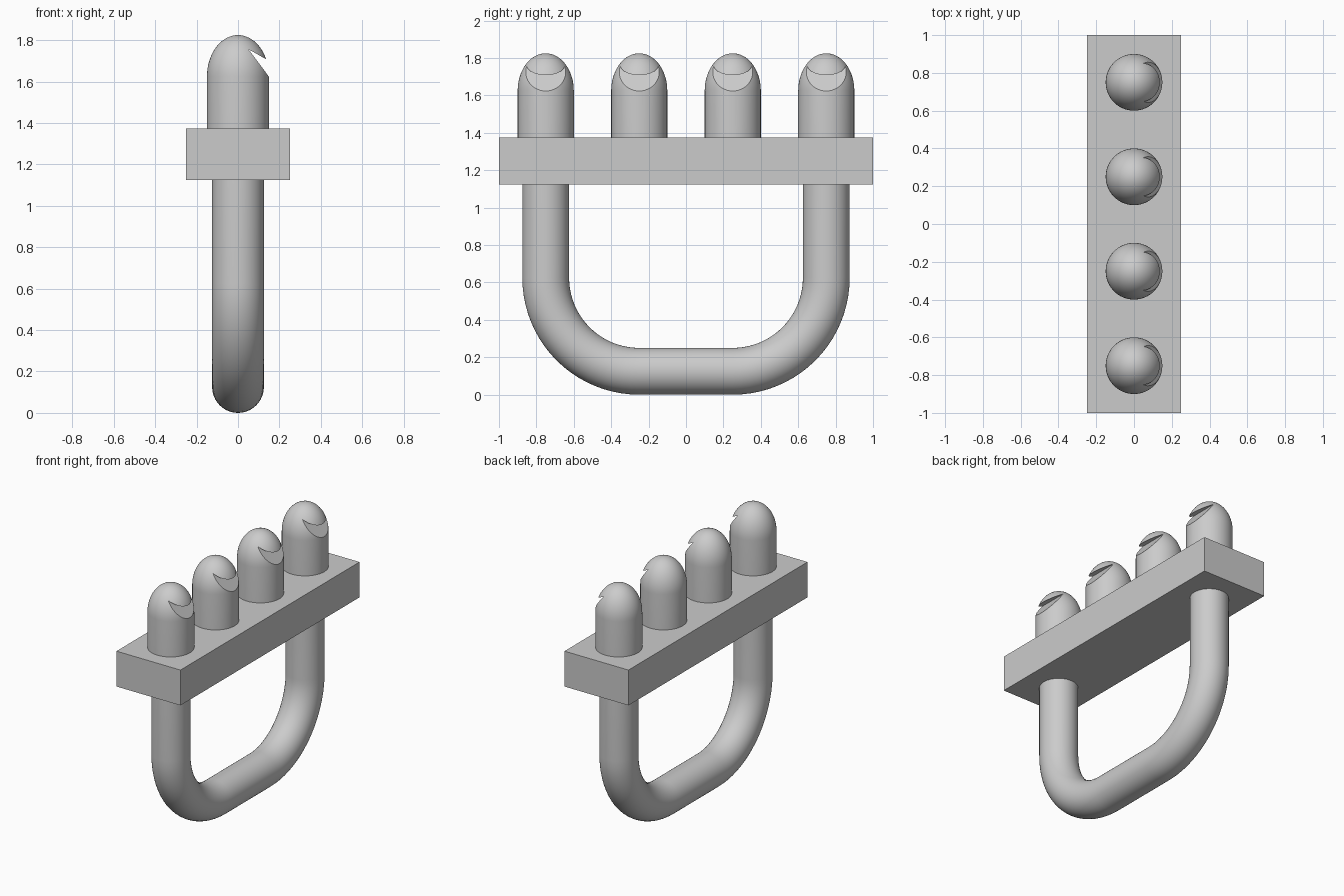
import bpy, bmesh, math
from mathutils import Vector

if "Cube" in bpy.data.objects:
    bpy.data.objects.remove(bpy.data.objects["Cube"])

grey = bpy.data.materials.new("plain grey")
grey.diffuse_color = (0.6, 0.6, 0.6, 1)
grey.use_nodes = True
grey.node_tree.nodes["Principled BSDF"].inputs["Base Color"].default_value = grey.diffuse_color


def make_object(name, bm, smooth=True):
    bmesh.ops.recalc_face_normals(bm, faces=bm.faces[:])
    mesh = bpy.data.meshes.new(name)
    bm.to_mesh(mesh)
    bm.free()
    mesh.materials.append(grey)
    obj = bpy.data.objects.new(name, mesh)
    bpy.context.collection.objects.link(obj)
    if smooth:
        select(obj)
        bpy.ops.object.shade_smooth_by_angle(angle=math.radians(30))
    return obj


def select(obj):
    bpy.ops.object.select_all(action='DESELECT')
    obj.select_set(True)
    bpy.context.view_layer.objects.active = obj


# Crossbar block
bm = bmesh.new()
bmesh.ops.create_cube(bm, size=1)
bmesh.ops.scale(bm, vec=(0.5, 2, 0.25), verts=bm.verts)
bmesh.ops.translate(bm, vec=(0, 0, 1.25), verts=bm.verts)
make_object("crossbar", bm, smooth=False)

# Handle: round tube swept along a U with rounded corners
R, BEND, STEPS, SIDES = 0.125, 0.5, 20, 48
path = [(-0.75, 1.13, 0)]
for i in range(STEPS + 1):
    a = math.pi / 2 * i / STEPS
    path.append((-0.25 - BEND * math.cos(a), 0.625 - BEND * math.sin(a), a))
path += [(-y, z, math.pi - a) for y, z, a in reversed(path)]
bm = bmesh.new()
rings = []
for y, z, a in path:
    out = Vector((0, -math.cos(a), -math.sin(a)))
    ring = []
    for k in range(SIDES):
        t = 2 * math.pi * k / SIDES
        ring.append(bm.verts.new(Vector((R * math.cos(t), y, z)) + out * R * math.sin(t)))
    rings.append(ring)
for lo, hi in zip(rings, rings[1:]):
    for k in range(SIDES):
        n = (k + 1) % SIDES
        bm.faces.new((lo[k], lo[n], hi[n], hi[k]))
bm.faces.new(rings[0])
bm.faces.new(rings[-1])
make_object("handle", bm)

# Wedge that cuts the slanted notch into each peg
bm = bmesh.new()
wedge = [(0.05, 1.757), (0.25, 1.644), (0.25, 1.49)]
face = bm.faces.new([bm.verts.new((x, -0.2, z)) for x, z in wedge])
ext = bmesh.ops.extrude_face_region(bm, geom=[face])
bmesh.ops.translate(bm, vec=(0, 0.4, 0),
                    verts=[v for v in ext["geom"] if isinstance(v, bmesh.types.BMVert)])
cutter = make_object("notch_cutter", bm, smooth=False)
cutter.hide_render = True

# Pegs: cylinders with elongated domes, notched on the +x side
for i, y in enumerate((-0.75, -0.25, 0.25, 0.75)):
    bm = bmesh.new()
    profile = [(0.15, 1.37)]
    for k in range(17):
        a = math.pi / 2 * k / 17
        profile.append((0.15 * math.cos(a), 1.625 + 0.2 * math.sin(a)))
    rings = [[bm.verts.new((r * math.cos(2 * math.pi * s / 64),
                            r * math.sin(2 * math.pi * s / 64), z))
              for s in range(64)] for r, z in profile]
    for lo, hi in zip(rings, rings[1:]):
        for s in range(64):
            n = (s + 1) % 64
            bm.faces.new((lo[s], lo[n], hi[n], hi[s]))
    tip = bm.verts.new((0, 0, 1.825))
    for s in range(64):
        bm.faces.new((rings[-1][s], rings[-1][(s + 1) % 64], tip))
    bm.faces.new(rings[0])
    peg = make_object(f"peg_{i + 1}", bm, smooth=False)
    cut = peg.modifiers.new("notch", 'BOOLEAN')
    cut.operation = 'DIFFERENCE'
    cut.solver = 'EXACT'
    cut.object = cutter
    select(peg)
    bpy.ops.object.modifier_apply(modifier="notch")
    bpy.ops.object.shade_smooth_by_angle(angle=math.radians(30))
    peg.location.y = y

bpy.data.objects.remove(cutter)
